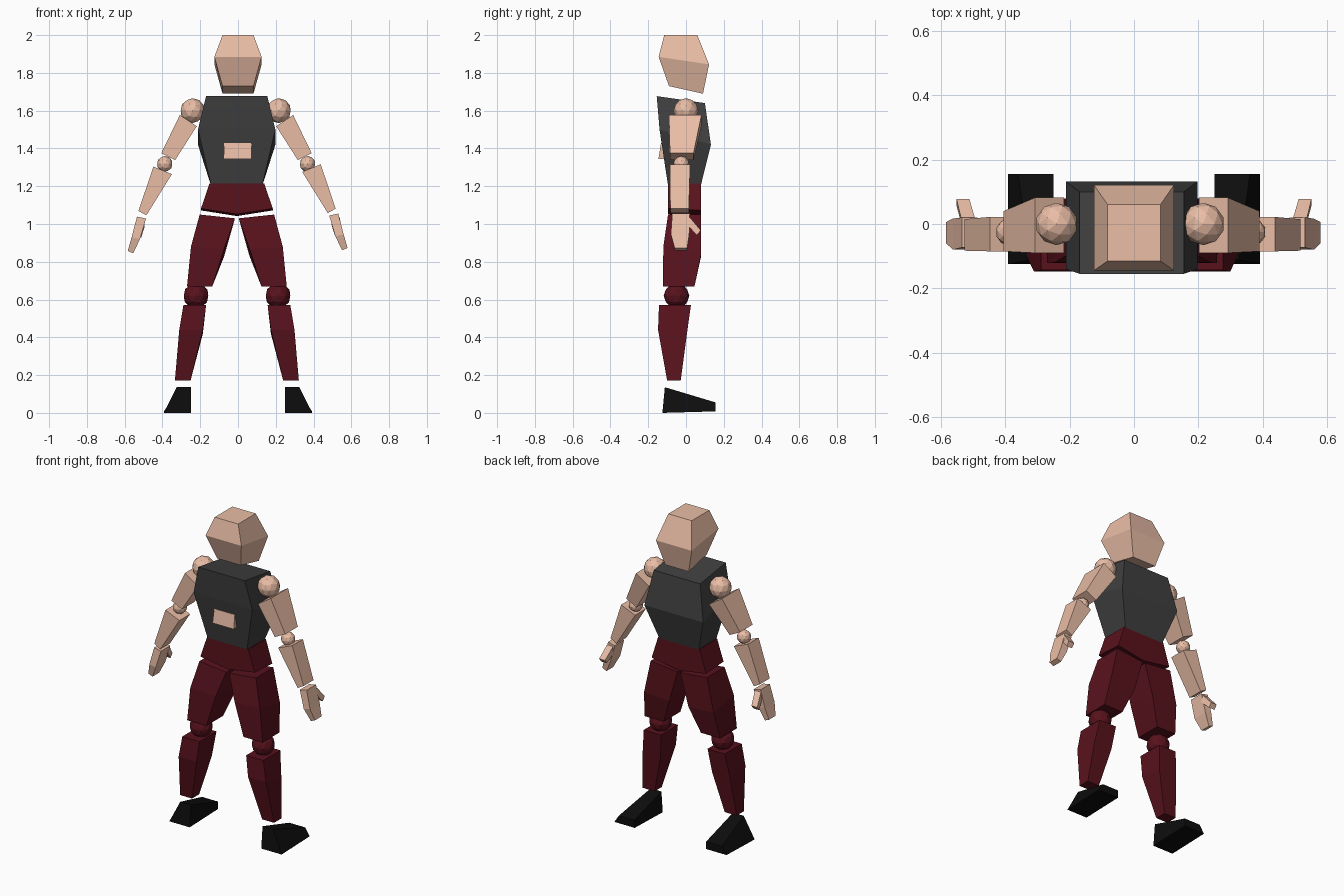
import bpy, bmesh


def material(name, r, g, b):
    m = bpy.data.materials.new(name)
    m.diffuse_color = (r, g, b, 1)
    return m


skin = material("skin", 0.82, 0.51, 0.38)
shirt = material("shirt_grey", 0.05, 0.05, 0.05)
trousers = material("trousers_red", 0.10, 0.006, 0.012)
shoe = material("shoe_black", 0.004, 0.004, 0.004)


def finish(bm, name, mat):
    bmesh.ops.recalc_face_normals(bm, faces=bm.faces)
    mesh = bpy.data.meshes.new(name)
    bm.to_mesh(mesh)
    bm.free()
    mesh.materials.append(mat)
    ob = bpy.data.objects.new(name, mesh)
    bpy.context.collection.objects.link(ob)


def loft(name, rings, mat, side=1, cx=0.0, lift=0.0):
    """Closed flat-faced solid through rings of equal point count."""
    bm = bmesh.new()
    vs = [[bm.verts.new((side * x + cx, y, z + side * lift)) for x, y, z in r] for r in rings]
    n = len(vs[0])
    for a, b in zip(vs, vs[1:]):
        for i in range(n):
            j = (i + 1) % n
            bm.faces.new((a[i], a[j], b[j], b[i]))
    bm.faces.new(vs[0])
    bm.faces.new(vs[-1])
    finish(bm, name, mat)


def quad(x0, z0, x1, z1, yf, yb, dz=0.0, dx=0.0):
    """Ring from inner/outer corners; dz and dx shift the rear edge."""
    return [(x0, yf, z0), (x1, yf, z1), (x1 + dx, yb, z1 + dz), (x0, yb, z0 + dz)]


def level(hw, yf, zf, yb, zb):
    return quad(-hw, zf, hw, zf, yf, yb, zb - zf)


def ball(name, r, loc, mat):
    bm = bmesh.new()
    bmesh.ops.create_icosphere(bm, subdivisions=2, radius=r)
    bmesh.ops.translate(bm, verts=bm.verts, vec=loc)
    finish(bm, name, mat)


# Head
loft("head", [level(0.082, -0.09, 1.73, 0.09, 1.69),
              level(0.125, -0.145, 1.885, 0.122, 1.845),
              level(0.082, -0.115, 2.0, 0.06, 2.0)], skin)

# Torso and the small plate on its front
loft("torso", [level(0.138, -0.097, 1.215, 0.08, 1.21),
               level(0.205, -0.14, 1.50, 0.132, 1.42),
               level(0.162, -0.155, 1.677, 0.10, 1.64)], shirt, cx=-0.007)
loft("chest_plate", [level(0.074, -0.146, 1.345, -0.105, 1.345),
                     level(0.072, -0.132, 1.43, -0.12, 1.43)], skin, cx=-0.002)

# Pelvis with a shallow V underside
loft("pelvis", [[(-0.145, y, 1.214), (0.145, y, 1.214), (0.19, y, z),
                 (0, y, z - 0.03), (-0.19, y, z)]
                for y, z in ((-0.095, 1.082), (0.08, 1.072))], trousers, cx=-0.006)

# Limbs, mirrored left and right
for side, tag in ((1, "right"), (-1, "left")):
    # Leg
    loft("thigh_" + tag, [quad(0.01, 1.03, 0.197, 1.05, -0.095, 0.08),
                          quad(0.067, 0.87, 0.243, 0.88, -0.12, 0.08, -0.04),
                          quad(0.13, 0.67, 0.264, 0.67, -0.122, 0.045)],
         trousers, side, -0.006)
    ball("knee_" + tag, 0.068, (side * 0.217 - 0.005, -0.05, 0.62), trousers)
    loft("shin_" + tag, [quad(0.163, 0.57, 0.283, 0.57, -0.143, 0.026),
                         quad(0.18, 0.44, 0.305, 0.44, -0.148, 0.005, -0.02),
                         quad(0.245, 0.172, 0.328, 0.172, -0.10, -0.028)],
         trousers, side, -0.006)
    loft("foot_" + tag, [quad(0.25, 0, 0.392, 0, -0.125, 0.155, 0.008),
                         quad(0.25, 0.136, 0.325, 0.136, -0.112, 0.155, -0.08, 0.035)],
         shoe, side)
    # Arm
    ball("shoulder_" + tag, 0.066, (side * 0.228 - 0.0125, 0, 1.60), skin)
    loft("upper_arm_" + tag, [quad(0.21, 1.518, 0.30, 1.577, -0.09, 0.082),
                              quad(0.325, 1.338, 0.398, 1.375, -0.085, 0.04)],
         skin, side, -0.008)
    ball("elbow_" + tag, 0.042, (side * 0.378 - 0.01, -0.025, 1.318), skin)
    loft("forearm_" + tag, [quad(0.345, 1.27, 0.443, 1.31, -0.085, 0.022),
                            quad(0.48, 1.052, 0.522, 1.075, -0.083, 0.015)],
         skin, side, -0.005, 0.006)
    # Hand: palm, bent fingers and thumb
    loft("hand_" + tag, [quad(0.485, 1.037, 0.533, 1.047, -0.073, 0.02),
                         quad(0.517, 0.928, 0.561, 0.938, -0.08, 0.017),
                         quad(0.553, 0.853, 0.582, 0.865, -0.06, 0.006)],
         skin, side, -0.002, 0.008)
    loft("thumb_" + tag, [[(0.495, 0.005, 0.99), (0.538, 0.005, 0.99),
                           (0.538, 0.02, 1.03), (0.495, 0.02, 1.03)],
                          [(0.512, 0.058, 0.935), (0.552, 0.058, 0.935),
                           (0.552, 0.078, 0.96), (0.512, 0.078, 0.96)]],
         skin, side, 0, 0.006)
